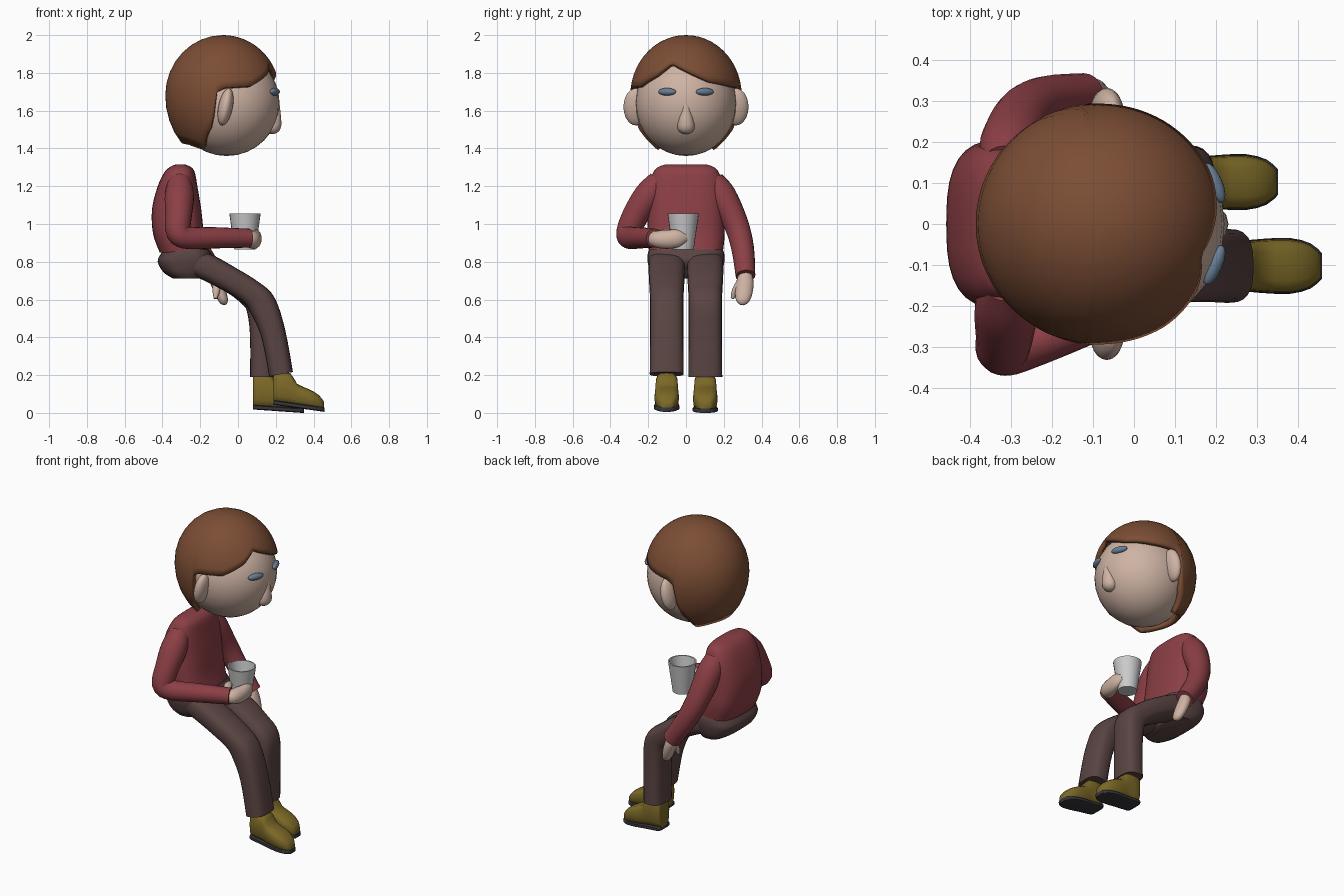
import bpy, bmesh, math
from mathutils import Vector

if "Cube" in bpy.data.objects:
    bpy.data.objects.remove(bpy.data.objects["Cube"])

COLORS = {"hair": (.2, .075, .035), "skin": (.62, .45, .37), "sweater": (.26, .05, .06),
          "trousers": (.1, .058, .055), "shoes": (.2, .14, .02), "sole": (.035, .035, .045),
          "eyes": (.14, .21, .3)}
MATS = {}
for k, c in COLORS.items():
    MATS[k] = bpy.data.materials.new(k)
    MATS[k].diffuse_color = (*c, 1)


def finish(ob, mat, angle=50):
    if mat:
        ob.data.materials.append(MATS[mat])
    bpy.ops.object.select_all(action='DESELECT')
    ob.select_set(True)
    bpy.context.view_layer.objects.active = ob
    bpy.ops.object.shade_smooth_by_angle(angle=math.radians(angle))
    return ob


def from_bmesh(name, bm, mat, angle=50):
    bmesh.ops.recalc_face_normals(bm, faces=bm.faces)
    me = bpy.data.meshes.new(name)
    bm.to_mesh(me)
    bm.free()
    ob = bpy.data.objects.new(name, me)
    bpy.context.collection.objects.link(ob)
    return finish(ob, mat, angle)


def ellipsoid(name, loc, size, mat, rot=(0, 0, 0), seg=24):
    bpy.ops.mesh.primitive_uv_sphere_add(segments=seg, ring_count=seg // 2, location=loc, rotation=rot)
    ob = bpy.context.object
    ob.name = name
    ob.scale = size
    return finish(ob, mat, 80)


def smooth_rows(rows, steps):
    """Catmull-Rom interpolation of (x, y, z, side, up) rows."""
    out = []
    for i in range(len(rows) - 1):
        a, b, c, d = (rows[max(0, min(len(rows) - 1, i + j))] for j in (-1, 0, 1, 2))
        for s in range(steps):
            t = s / steps
            out.append([.5 * (2*q + (r-p)*t + (2*p-5*q+4*r-w)*t*t + (3*q-p-3*r+w)*t**3)
                        for p, q, r, w in zip(a, b, c, d)])
    return out + [list(rows[-1])]


def tube(name, rows, mat, axis=None, ref=(0, 1, 0), power=2, n=20, steps=4):
    """Loft superellipse sections along a path of (x, y, z, side radius, up radius)."""
    rows = smooth_rows(rows, steps)
    pts = [Vector(r[:3]) for r in rows]
    bm = bmesh.new()
    rings = []
    for i, r in enumerate(rows):
        t = Vector(axis) if axis else (pts[min(i+1, len(pts)-1)] - pts[max(i-1, 0)]).normalized()
        side = Vector(ref)
        side = (side - t * side.dot(t)).normalized()
        up = t.cross(side)
        ring = []
        for k in range(n):
            a = 2 * math.pi * k / n
            c, s = math.cos(a), math.sin(a)
            u = math.copysign(abs(c) ** (2 / power), c) * r[3]
            v = math.copysign(abs(s) ** (2 / power), s) * r[4]
            ring.append(bm.verts.new(pts[i] + side * u + up * v))
        rings.append(ring)
    for p, q in zip(rings, rings[1:]):
        for k in range(n):
            bm.faces.new((p[k], p[(k+1) % n], q[(k+1) % n], q[k]))
    bm.faces.new(rings[0])
    bm.faces.new(rings[-1])
    return from_bmesh(name, bm, mat)


# Head with ears, eyes and nose
ellipsoid("head", (-.06, 0, 1.64), (.28, .268, .28), "skin", seg=32)
for s, tag in ((-1, "right"), (1, "left")):
    ellipsoid(tag + "_ear", (-.066, s * .265, 1.62), (.038, .066, .1), "skin", (0, .2, 0))
    ellipsoid(tag + "_eye", (.195, s * .1, 1.7), (.02, .052, .02), "eyes", (0, 0, s * .4), 16)
tube("nose", [(.212, 0, 1.675, .004, .004), (.198, 0, 1.6, .026, .026), (.186, 0, 1.525, .047, .044),
              (.182, 0, 1.49, .036, .034), (.18, 0, 1.477, .012, .012)], "skin", axis=(0, 0, 1), n=12, steps=2)

# Hair cap, trimmed to a hairline given as (azimuth from face, height)
LINE = [(-180, 1.43), (-150, 1.42), (-122, 1.39), (-101, 1.52), (-97, 1.69), (-90, 1.72), (-60, 1.73),
        (-35, 1.79), (-18, 1.855), (26, 1.755), (60, 1.73), (90, 1.72), (97, 1.69), (101, 1.52),
        (122, 1.39), (150, 1.42), (180, 1.43)]


def hairline(az):
    for (a, za), (b, zb) in zip(LINE, LINE[1:]):
        if a <= az <= b:
            return za + (zb - za) * (az - a) / (b - a)


bm = bmesh.new()
top = bm.verts.new((-.08, 0, 2))
cols = []
for k in range(90):
    az = -180 + 4 * k
    dz = hairline(az) - 1.68
    low = math.asin(dz / (.32 if dz > 0 else .36))
    col = []
    for j in range(1, 13):
        lat = math.pi / 2 + (low - math.pi / 2) * j / 12
        h, a = math.cos(lat), math.radians(az)
        col.append(bm.verts.new((-.08 + .305 * h * math.cos(a), .295 * h * math.sin(a),
                                 1.68 + (.32 if lat > 0 else .36) * math.sin(lat))))
    cols.append(col)
for p, q in zip(cols, cols[1:] + cols[:1]):
    bm.faces.new((top, p[0], q[0]))
    for j in range(11):
        bm.faces.new((p[j], p[j+1], q[j+1], q[j]))
hair = from_bmesh("hair", bm, "hair")
mod = hair.modifiers.new("thickness", 'SOLIDIFY')
mod.thickness, mod.offset = .028, -1

# Sweater body and sleeves
tube("sweater_body", [(-.285, 0, .85, .195, .13), (-.315, 0, .95, .205, .135), (-.325, 0, 1.08, .2, .13),
                      (-.32, 0, 1.2, .195, .105), (-.31, 0, 1.27, .175, .082), (-.305, 0, 1.3, .15, .058),
                      (-.305, 0, 1.315, .11, .025)], "sweater", axis=(0, 0, 1), power=2.8, n=32)
tube("right_sleeve", [(-.31, -.14, 1.23, .06, .06), (-.31, -.2, 1.15, .076, .078), (-.315, -.27, 1.04, .07, .07),
                      (-.315, -.305, .955, .064, .066), (-.26, -.295, .927, .058, .06),
                      (-.12, -.24, .927, .056, .056), (.06, -.165, .925, .05, .05)],
     "sweater", ref=(.4, -.9, .3))
tube("left_sleeve", [(-.31, .14, 1.23, .06, .06), (-.3, .19, 1.15, .076, .076), (-.27, .265, 1.0, .066, .068),
                     (-.215, .3, .87, .06, .062), (-.12, .315, .725, .052, .055)], "sweater")

# Hands: one wrapped round the cup, one hanging
tube("right_hand", [(.03, -.17, .925, .036, .036), (.065, -.155, .92, .045, .045), (.085, -.1, .918, .04, .05),
                    (.095, -.04, .925, .028, .045), (.09, .005, .93, .012, .02)], "skin", ref=(1, .3, 0), n=16)
tube("right_thumb", [(.03, -.15, .94, .025, .025), (.0, -.1, .95, .024, .024), (-.01, -.05, .95, .012, .012)],
     "skin", ref=(0, 0, 1), n=12)
tube("left_hand", [(-.13, .315, .74, .034, .034), (-.112, .312, .69, .046, .034), (-.09, .305, .63, .045, .03),
                   (-.075, .298, .59, .033, .023), (-.07, .295, .573, .012, .01)], "skin", n=16)
tube("left_thumb", [(-.11, .29, .69, .024, .022), (-.115, .262, .645, .02, .02), (-.12, .245, .605, .009, .009)],
     "skin", n=12)

# Cup: a turned open shell
bm = bmesh.new()
rings = []
for r, z in ((.056, .865), (.083, 1.055), (.075, 1.055), (.05, .885)):
    rings.append([bm.verts.new((.037 + r * math.cos(math.tau * k / 24), -.015 + r * math.sin(math.tau * k / 24), z))
                  for k in range(24)])
for p, q in zip(rings, rings[1:]):
    for k in range(24):
        bm.faces.new((p[k], p[(k+1) % 24], q[(k+1) % 24], q[k]))
bm.faces.new(rings[0])
bm.faces.new(rings[-1])
from_bmesh("cup", bm, None, 30)

# Trousers: seat and two bent legs
tube("trouser_seat", [(-.27, 0, .712, .17, .075), (-.28, 0, .745, .19, .115), (-.278, 0, .8, .203, .147),
                      (-.275, 0, .84, .203, .135), (-.275, 0, .865, .195, .12)],
     "trousers", axis=(0, 0, 1), power=3, n=32)
for s, tag, ankle, cuff in ((-1, "right", .228, .205), (1, "left", .128, .19)):
    knee = .115 if s < 0 else .1
    y = s * .102
    tube(tag + "_trouser_leg", [(-.34, y, .8, .085, .055), (-.2, y, .785, .096, .07), (-.04, y, .705, .094, .068),
                                (knee - .045, y, .637, .09, .068), (knee + .015, y, .57, .088, .075),
                                ((knee + ankle) / 2 + .015, y, .42, .088, .066), (ankle, y, cuff, .09, .064)],
         "trousers", power=2.8, n=24)

# Shoes: (distance from heel, top height, half width), on a slightly tilted sole
SHOE = [(0, .2, .045), (.015, .205, .058), (.09, .2, .06), (.125, .145, .063),
        (.19, .115, .065), (.24, .085, .052), (.268, .05, .028)]
for s, tag, heel, lift, slope in ((-1, "right", .187, .045, -.14), (1, "left", .08, .02, -.07)):
    def bottom(d):
        return lift + slope * d
    y = s * .102
    upper, sole = [], []
    for d, t, w in SHOE:
        b = bottom(d)
        upper.append((heel + d, y, (t + b + .01) / 2 + .005, w, (t - b) / 2 - .0))
        sole.append((heel + d * 1.01, y, b + .01, w + .003, .012))
    tube(tag + "_shoe", upper, "shoes", axis=(1, 0, 0), power=3.2, n=16, steps=2)
    tube(tag + "_sole", sole, "sole", axis=(1, 0, 0), power=5, n=16, steps=2)

for m in bpy.data.materials:
    if m.users and not m.is_grease_pencil:
        m.use_nodes = True
        m.node_tree.nodes["Principled BSDF"].inputs["Base Color"].default_value = m.diffuse_color
